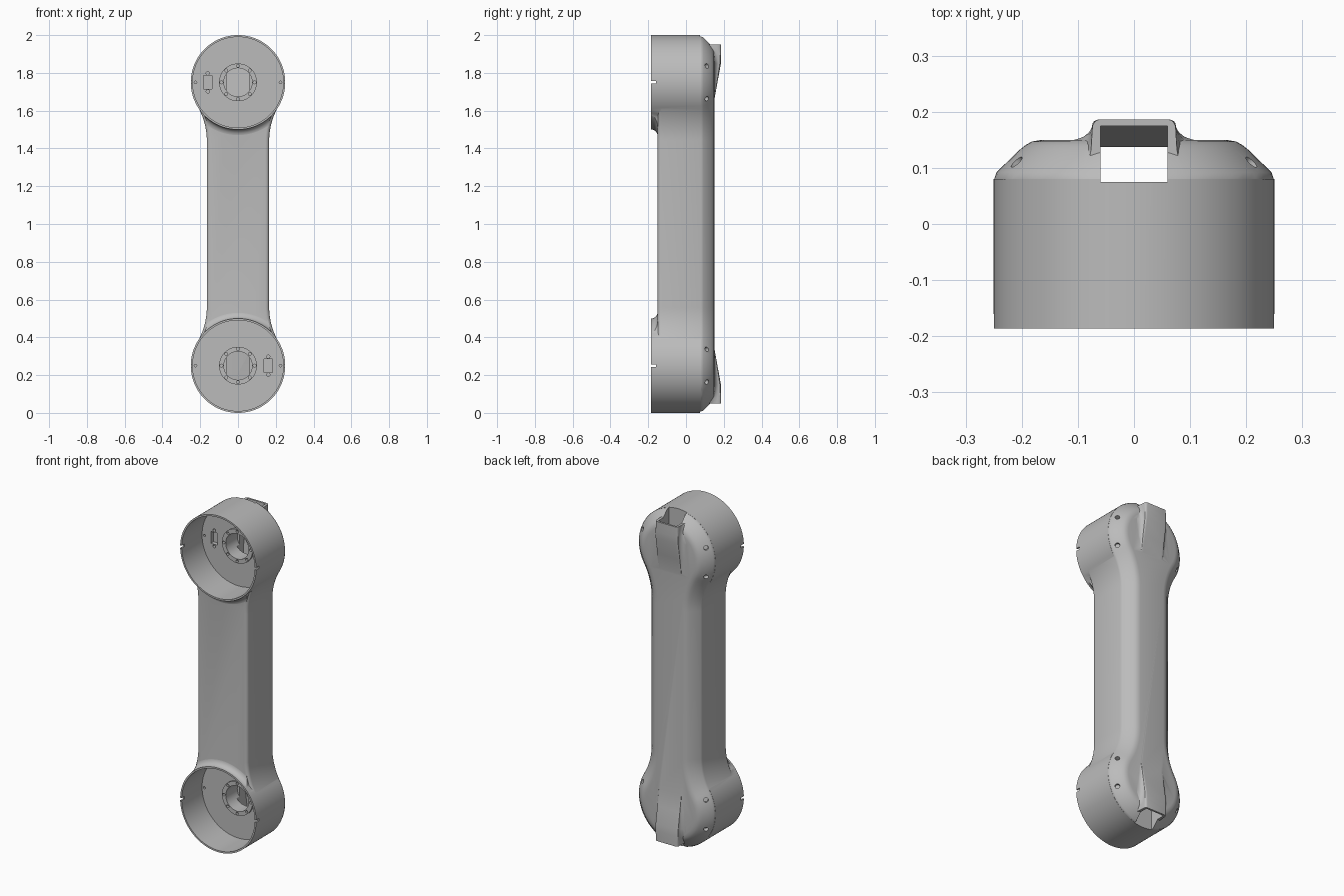
import bpy, bmesh
from math import sin, cos, pi, atan2, radians
from mathutils import Matrix, Vector

if "Cube" in bpy.data.objects:
    bpy.data.objects.remove(bpy.data.objects["Cube"], do_unlink=True)

CUP, BEAM, CUP_Z, DROP = 0.25, 0.165, 1.75, 0.31
FRONT = -0.1865
TWIN = Matrix.Translation((0, 0, 2)) @ Matrix.Rotation(pi, 4, 'Y')

grey = bpy.data.materials.new("cast_grey")
grey.use_nodes = True
grey.diffuse_color = (0.5, 0.5, 0.5, 1)
grey.node_tree.nodes["Principled BSDF"].inputs["Base Color"].default_value = (0.5, 0.5, 0.5, 1)


def make(name, bm, twin=True):
    """Turn a bmesh into an object, with a copy turned to the lower end."""
    bmesh.ops.recalc_face_normals(bm, faces=bm.faces)
    if twin:
        copy = bmesh.ops.duplicate(bm, geom=bm.verts[:] + bm.edges[:] + bm.faces[:])
        bmesh.ops.transform(bm, matrix=TWIN,
                            verts=[g for g in copy["geom"] if isinstance(g, bmesh.types.BMVert)])
    mesh = bpy.data.meshes.new(name)
    bm.to_mesh(mesh)
    bm.free()
    mesh.materials.append(grey)
    obj = bpy.data.objects.new(name, mesh)
    bpy.context.scene.collection.objects.link(obj)
    return obj


def combine(target, other, operation):
    """Apply a boolean and drop the helper."""
    mod = target.modifiers.new("boolean", 'BOOLEAN')
    mod.object, mod.operation, mod.solver = other, operation, 'EXACT'
    graph = bpy.context.evaluated_depsgraph_get()
    mesh = bpy.data.meshes.new_from_object(target.evaluated_get(graph))
    target.modifiers.clear()
    target.data = mesh
    bpy.data.objects.remove(other, do_unlink=True)


def loft(rings, closed=False):
    bm = bmesh.new()
    loops = [[bm.verts.new(p) for p in ring] for ring in rings]
    pairs = list(zip(loops, loops[1:]))
    if closed:
        pairs.append((loops[-1], loops[0]))
    for a, b in pairs:
        n = len(a)
        for i in range(n):
            bm.faces.new((a[i], a[(i + 1) % n], b[(i + 1) % n], b[i]))
    if not closed:
        bm.faces.new(loops[0])
        bm.faces.new(loops[-1])
    return bm


def cylinder(bm, start, end, radius, sides=24):
    start, end = Vector(start), Vector(end)
    axis = end - start
    turn = axis.to_track_quat('Z', 'Y').to_matrix().to_4x4()
    bmesh.ops.create_cone(bm, cap_ends=True, segments=sides, radius1=radius, radius2=radius,
                          depth=axis.length, matrix=Matrix.Translation((start + end) / 2) @ turn)
    return bm


def box(bm, lo, hi):
    lo, hi = Vector(lo), Vector(hi)
    bmesh.ops.create_cube(bm, size=1, matrix=Matrix.Translation((lo + hi) / 2)
                          @ Matrix.Diagonal((*(hi - lo), 1)))
    return bm


def outline(inset, y):
    """Two round ends joined by a waist with tangent fillets."""
    cup = CUP - 0.0008
    r = (BEAM ** 2 + DROP ** 2 - cup ** 2) / (2 * (cup - BEAM))
    low = atan2(-DROP, BEAM + r)
    quarter = []
    for i in range(29):
        a = pi / 2 + (low - pi / 2) * i / 28
        quarter.append(((cup - inset) * cos(a), CUP_Z + (cup - inset) * sin(a)))
    for i in range(1, 11):
        a = pi + low * (1 - i / 10)
        quarter.append((BEAM + r + (r + inset) * cos(a), CUP_Z - DROP + (r + inset) * sin(a)))
    half = quarter + [(x, 2 - z) for x, z in reversed(quarter)]
    full = half + [(-x, z) for x, z in reversed(half[1:-1])]
    return [(x, y, z) for x, z in full]


# Main link body: rounded front edge, chamfered back edge
front_edge = [(0.02 * (1 - sin(a)), -0.13 - 0.02 * cos(a))
              for a in (i * pi / 10 for i in range(6))]
back_edge = [(0, 0.08), (0.004, 0.092), (0.045, 0.132), (0.055, 0.14), (0.067, 0.147), (0.085, 0.15)]
link = make("link_body", loft([outline(d, y) for d, y in front_edge + back_edge]), False)

# Cup collars
combine(link, make("collars", cylinder(bmesh.new(), (0, FRONT, CUP_Z), (0, 0.08, CUP_Z), CUP, 96)), 'UNION')

# Concave blend between collar and beam front, trimmed to the outline
blend = [(0.23, -0.1), (0.23, -0.182)]
blend += [(0.289 - 0.039 * cos(a), -0.182 + 0.033 * sin(a)) for a in (i * pi / 12 for i in range(7))]
blend += [(0.289, -0.1)]
rings = [[(r * cos(k * pi / 48), y, CUP_Z + r * sin(k * pi / 48)) for k in range(96)] for r, y in blend]
blends = make("blends", loft(rings, True))
combine(blends, make("trim", loft([outline(0.012, -0.25), outline(0.012, -0.05)]), False), 'INTERSECT')
combine(link, blends, 'UNION')

# Cable hoods on the back, flared into the body
flare = [(1, 0), (0.6, 0.06), (0.3, 0.2), (0.1, 0.42), (0, 0.65)]


def hood_section(z, height, spread, base):
    top = 0.15 + height
    side = [(0.075 + 0.05 * spread, 0.105)]
    side += [(0.075 + 0.05 * spread * f, base + t * (top - base)) for f, t in flare]
    side += [(0.075 - 0.014 * (1 - cos(a)), top - 0.25 * (top - base) * (1 - sin(a)))
             for a in (i * pi / 8 for i in range(1, 5))]
    return [(x, y, z) for x, y in side + [(-x, y) for x, y in reversed(side)]]


hood = [(1.95, 0.0365, 0.15, 0.112), (1.92, 0.0365, 0.5, 0.132), (1.89, 0.0365, 0.85, 0.142),
        (1.85, 0.035, 1, 0.148), (1.75, 0.0165, 1, 0.147), (1.64, -0.003, 1, 0.146)]
combine(link, make("hoods", loft([hood_section(*s) for s in hood])), 'UNION')

# Hollow cups with raised hub rings
combine(link, make("hollows", cylinder(bmesh.new(), (0, -0.3, CUP_Z), (0, 0.005, CUP_Z), 0.24, 96)), 'DIFFERENCE')
combine(link, make("hub_rings", cylinder(bmesh.new(), (0, -0.008, CUP_Z), (0, 0.03, CUP_Z), 0.1, 48)), 'UNION')

# Cable channel through the whole link, and its sloped mouths
combine(link, make("channel", box(bmesh.new(), (-0.06, 0.075, -0.1), (0.06, 0.137, 2.1)), False), 'DIFFERENCE')
mouth = [(0.075, 2.1), (0.175, 2.1), (0.175, 1.9), (0.137, 1.68), (0.075, 1.68)]
combine(link, make("mouths", loft([[(x, y, z) for y, z in mouth] for x in (-0.06, 0.06)])), 'DIFFERENCE')

# Hub bores
combine(link, make("bores", cylinder(bmesh.new(), (0, -0.1, CUP_Z), (0, 0.1, CUP_Z), 0.075, 48)), 'DIFFERENCE')

# Bolt holes, connector cutout, pin holes, rim notches, side screw holes
cuts = bmesh.new()
for k in range(8):
    x, z = 0.088 * cos(k * pi / 4), CUP_Z + 0.088 * sin(k * pi / 4)
    cylinder(cuts, (x, -0.05, z), (x, 0.02, z), 0.008, 12)
box(cuts, (-0.182, -0.05, CUP_Z - 0.035), (-0.138, 0.03, CUP_Z + 0.035))
for s in (-1, 1):
    cylinder(cuts, (-0.16, -0.05, CUP_Z + 0.048 * s), (-0.16, 0.03, CUP_Z + 0.048 * s), 0.009, 12)
    cylinder(cuts, (0.225 * s, -0.05, CUP_Z), (0.225 * s, 0.03, CUP_Z), 0.007, 12)
    for t in (-1, 1):
        a = radians(22.5) * t
        spot = Vector((0.228 * cos(a) * s, 0.112, CUP_Z + 0.228 * sin(a)))
        normal = Vector((cos(a) * s, 1, sin(a))).normalized()
        cylinder(cuts, spot - normal * 0.025, spot + normal * 0.04, 0.013, 16)
box(cuts, (-0.3, -0.25, CUP_Z - 0.007), (0.3, -0.16, CUP_Z + 0.008))
combine(link, make("small_cuts", cuts), 'DIFFERENCE')

# Smooth shading with crisp edges
bpy.ops.object.select_all(action='DESELECT')
link.select_set(True)
bpy.context.view_layer.objects.active = link
bpy.ops.object.shade_smooth_by_angle(angle=radians(30))
